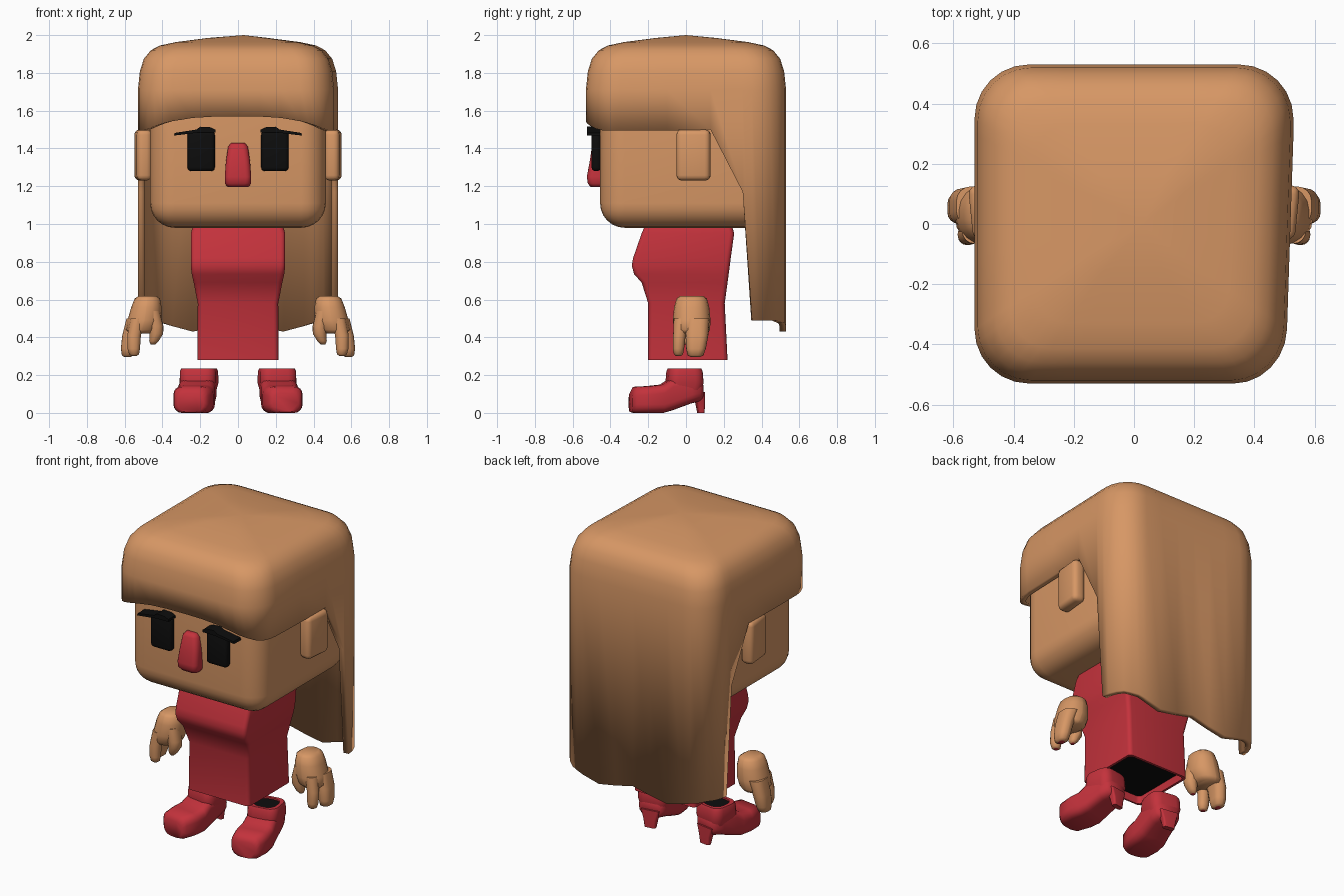
import bpy, bmesh, math
from mathutils import Matrix, Vector

if "Cube" in bpy.data.objects:
    bpy.data.objects.remove(bpy.data.objects["Cube"])


def material(name, rgb):
    m = bpy.data.materials.new(name)
    m.diffuse_color = (*rgb, 1)
    m.use_nodes = True
    m.node_tree.nodes["Principled BSDF"].inputs["Base Color"].default_value = m.diffuse_color
    return m


TAN = material("tan", (0.68, 0.31, 0.13))
RED = material("red", (0.55, 0.032, 0.045))
BLACK = material("black", (0.004, 0.004, 0.004))


def finish(name, bm, mats, angle=40):
    bmesh.ops.recalc_face_normals(bm, faces=bm.faces)
    if bm.calc_volume(signed=True) < 0:
        bmesh.ops.reverse_faces(bm, faces=bm.faces)
    me = bpy.data.meshes.new(name)
    bm.to_mesh(me)
    bm.free()
    for m in mats:
        me.materials.append(m)
    me.shade_smooth()
    me.set_sharp_from_angle(angle=math.radians(angle))
    ob = bpy.data.objects.new(name, me)
    bpy.context.collection.objects.link(ob)
    return ob


def rrect(hx, hy, r, seg=4):
    """Rounded rectangle outline."""
    r = min(r, hx, hy)
    pts = []
    for i, (sx, sy) in enumerate([(1, 1), (-1, 1), (-1, -1), (1, -1)]):
        for k in range(seg + 1):
            a = math.pi / 2 * (i + k / seg)
            pts.append((sx * (hx - r) + r * math.cos(a), sy * (hy - r) + r * math.sin(a)))
    return pts


def zring(cx, cy, z, hx, hy, r=1.0):
    r = min(r, 0.97 * min(hx, hy))
    return [Vector((cx + x, cy + y, z)) for x, y in rrect(hx, hy, r)]


def yring(y, hw, z0, z1, r=0.045):
    h = (z1 - z0) / 2
    r = min(r, 0.9 * min(hw, h))
    return [Vector((x, y, (z0 + z1) / 2 + z)) for x, z in rrect(hw, h, r)]


def loft(name, rings, mats, cap_mats=(0, 0), mat4=None, side=1, angle=40):
    bm = bmesh.new()
    xf = Matrix.Diagonal((side, 1, 1, 1)) @ (mat4 or Matrix())
    vs = [[bm.verts.new(xf @ p) for p in ring] for ring in rings]
    n = len(vs[0])
    for a, b in zip(vs, vs[1:]):
        for i in range(n):
            j = (i + 1) % n
            bm.faces.new((a[i], a[j], b[j], b[i]))
    for ring, m in zip((vs[0], vs[-1]), cap_mats):
        bm.faces.new(ring).material_index = m
    return finish(name, bm, mats, angle)


def rounded_box(name, center, size, bevel, mat, segs=4, rot=0, side=1):
    bm = bmesh.new()
    bmesh.ops.create_cube(bm, size=1)
    bmesh.ops.scale(bm, vec=size, verts=bm.verts)
    bmesh.ops.bevel(bm, geom=bm.edges[:], offset=bevel, segments=segs, profile=0.5, affect='EDGES')
    bm.transform(Matrix.Diagonal((side, 1, 1, 1)) @ Matrix.Translation(center) @ Matrix.Rotation(rot, 4, 'Z'))
    return finish(name, bm, [mat])


# Head
rounded_box("head", (0, 0.01, 1.43), (0.93, 0.93, 0.9), 0.13, TAN, 6)

# Hair: columns around a rounded square, each ending at its own height
def hair_bottom(x, y):
    if y < 0.13:
        return 1.57 - 0.075 * min(1, abs(x) / 0.5) ** 3
    if y < 0.34:
        return 1.50 - 0.33 * (y - 0.13) / 0.17
    if y < 0.5:
        return 0.49
    return 0.455 + 0.025 * math.cos(abs(x) * 14)


H, R = 0.53, 0.18
half = [(x, -H) for x in (0, 0.12, 0.24)]
half += [(H - R + R * math.cos(a), -H + R + R * math.sin(a))
         for a in [math.radians(-90 + 15 * k) for k in range(7)]]
half += [(H, y) for y in (-0.1, 0.13, 0.30)]
half += [(H - R + R * math.cos(a), H - R + R * math.sin(a))
         for a in [math.radians(15 * k) for k in range(7)]]
half += [(x, H) for x in (0.24, 0.12, 0)]
outline = half + [(-x, y) for x, y in half[-2:0:-1]]

bm = bmesh.new()
levels = [(0.30, 1.985), (0.62, 1.963), (0.78, 1.945), (0.87, 1.92), (0.94, 1.875),
          (0.98, 1.81), (1.0, 1.71), (1.0, None)]
grid = []
for s, z in levels:
    row = []
    for x, y in outline:
        px = x * (1 - 0.05 * max(0, 0.3 - y) / 0.8) if x > 0 else x
        row.append(bm.verts.new((px * s, y * s, hair_bottom(x, y) if z is None else z)))
    grid.append(row)
peak = bm.verts.new((0.03, 0, 2.0))
n = len(outline)
for i in range(n):
    j = (i + 1) % n
    bm.faces.new((peak, grid[0][i], grid[0][j]))
    for a, b in zip(grid, grid[1:]):
        bm.faces.new((a[i], b[i], b[j], a[j]))
hair = finish("hair", bm, [TAN], 45)
sol = hair.modifiers.new("thickness", 'SOLIDIFY')
sol.thickness = 0.035
sol.offset = -1

# Nose
loft("nose", [zring(0, -0.465, z, hx, hy, 0.03) for z, hx, hy in
              [(1.195, 0.055, 0.04), (1.215, 0.07, 0.055), (1.25, 0.07, 0.06), (1.33, 0.064, 0.045),
               (1.41, 0.052, 0.033), (1.43, 0.035, 0.02)]], [RED], angle=60)

# Dress: lofted from the hem to the neck, dark recess under the hem
dress = [(0.33, 0.2, -0.19, 0.205), (0.28, 0.2, -0.19, 0.205), (0.28, 0.215, -0.2, 0.22),
         (0.58, 0.213, -0.2, 0.205), (0.69, 0.235, -0.235, 0.22), (0.735, 0.245, -0.275, 0.226),
         (0.78, 0.25, -0.287, 0.232), (0.82, 0.25, -0.28, 0.237), (0.95, 0.25, -0.235, 0.255),
         (0.985, 0.24, -0.22, 0.245)]
loft("dress", [zring(0, (y0 + y1) / 2, z, hx, (y1 - y0) / 2, 0.025) for z, hx, y0, y1 in dress],
     [RED, BLACK], (1, 0))

lash = [(0.12, 1.485), (0.20, 1.485), (0.34, 1.468), (0.335, 1.482), (0.22, 1.50),
        (0.20, 1.515), (0.145, 1.512), (0.12, 1.50)]

for side, tag in ((1, "right"), (-1, "left")):
    # Ears
    rounded_box(f"ear_{tag}", (0.503, 0.04, 1.365), (0.08, 0.18, 0.27), 0.028, TAN, 3, -0.1, side)

    # Eyes and lashes
    rounded_box(f"eye_{tag}", (0.195, -0.475, 1.385), (0.145, 0.05, 0.21), 0.02, BLACK, 3, 0, side)
    loft(f"lash_{tag}", [[Vector((x, y, z)) for x, z in lash] for y in (-0.525, -0.45)],
         [BLACK], side=side)

    # Hands: palm, thumb and two fingers with red tips
    parts = {
        "palm": [(0.48, 0.03, 0.62, 0.045, 0.06), (0.48, 0.03, 0.605, 0.067, 0.08),
                 (0.485, 0.03, 0.56, 0.08, 0.093), (0.495, 0.03, 0.49, 0.09, 0.1),
                 (0.51, 0.032, 0.44, 0.085, 0.095), (0.515, 0.035, 0.42, 0.06, 0.08)],
        "thumb": [(0.455, -0.005, 0.54, 0.04, 0.05), (0.435, -0.01, 0.46, 0.04, 0.045),
                  (0.432, -0.01, 0.42, 0.036, 0.04), (0.445, -0.01, 0.38, 0.025, 0.028),
                  (0.45, -0.01, 0.362, 0.012, 0.015)],
        "front_finger": [(0.53, -0.025, 0.50, 0.04, 0.04), (0.55, -0.035, 0.41, 0.036, 0.033),
                         (0.552, -0.04, 0.34, 0.033, 0.03), (0.55, -0.04, 0.31, 0.026, 0.024),
                         (0.55, -0.04, 0.302, 0.014, 0.014)],
        "back_finger": [(0.54, 0.06, 0.50, 0.05, 0.065), (0.572, 0.058, 0.41, 0.041, 0.06),
                        (0.582, 0.053, 0.34, 0.038, 0.052), (0.585, 0.05, 0.305, 0.03, 0.042),
                        (0.585, 0.05, 0.295, 0.016, 0.022)],
    }
    for part, rings in parts.items():
        loft(f"hand_{part}_{tag}", [zring(*r) for r in rings], [TAN, RED],
             (0, 0 if part == "palm" else 1), side=side, angle=70)

    # Boots: foot, ankle with a dark opening, thin heel
    place = Matrix.Translation((0.205, 0, 0)) @ Matrix.Rotation(math.radians(9), 4, 'Z')
    foot = [(-0.297, 0.07, 0.005, 0.105), (-0.277, 0.092, 0, 0.138), (-0.2, 0.107, 0, 0.142),
            (-0.13, 0.104, 0, 0.15), (-0.08, 0.096, 0.014, 0.185), (0.02, 0.09, 0.05, 0.19),
            (0.065, 0.08, 0.06, 0.18), (0.085, 0.06, 0.07, 0.16)]
    loft(f"boot_foot_{tag}", [yring(*f) for f in foot], [RED], mat4=place, side=side, angle=60)
    loft(f"boot_ankle_{tag}", [zring(0, -0.008, z, hx, hy, 0.05) for z, hx, hy in
                               [(0.11, 0.085, 0.085), (0.16, 0.097, 0.095), (0.22, 0.096, 0.09),
                                (0.235, 0.09, 0.084), (0.235, 0.07, 0.066), (0.225, 0.07, 0.066)]],
         [RED, BLACK], (0, 1), place, side)
    loft(f"boot_heel_{tag}", [zring(0, y, z, hx, hy, 0.012) for y, z, hx, hy in
                              [(0.08, 0, 0.035, 0.016), (0.076, 0.05, 0.042, 0.021),
                               (0.065, 0.11, 0.06, 0.03)]], [RED], mat4=place, side=side)
